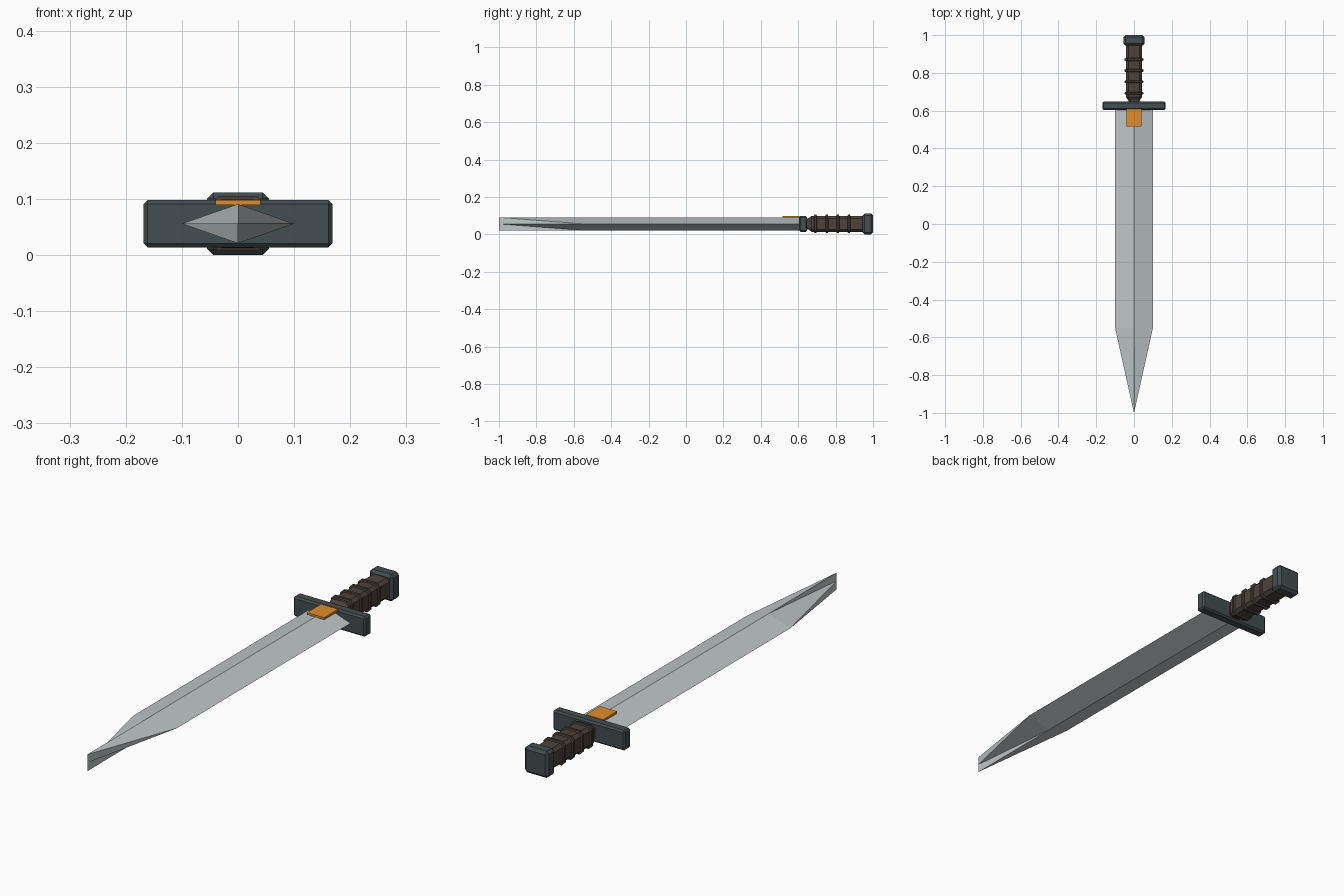
import bpy, bmesh

if "Cube" in bpy.data.objects:
    bpy.data.objects.remove(bpy.data.objects["Cube"])

CZ = 0.056  # height of the sword's centre line


def material(name, rgb):
    m = bpy.data.materials.new(name)
    m.diffuse_color = (*rgb, 1)
    m.use_nodes = True
    m.node_tree.nodes["Principled BSDF"].inputs["Base Color"].default_value = m.diffuse_color
    return m


STEEL = material("steel", (0.52, 0.57, 0.58))
DARK = material("dark_metal", (0.055, 0.075, 0.082))
LEATHER = material("leather", (0.075, 0.055, 0.042))
BAND = material("band_leather", (0.06, 0.046, 0.038))
ORANGE = material("orange_inlay", (0.75, 0.27, 0.025))


def finish(name, bm, mat):
    bmesh.ops.recalc_face_normals(bm, faces=bm.faces)
    mesh = bpy.data.meshes.new(name)
    bm.to_mesh(mesh)
    bm.free()
    mesh.materials.append(mat)
    ob = bpy.data.objects.new(name, mesh)
    bpy.context.collection.objects.link(ob)
    return ob


def block(name, x, y0, y1, z0, z1, bevel, mat):
    """Box of half-width x with a single flat chamfer on every edge."""
    bm = bmesh.new()
    bmesh.ops.create_cube(bm, size=1)
    bmesh.ops.scale(bm, vec=(2 * x, y1 - y0, z1 - z0), verts=bm.verts)
    bmesh.ops.translate(bm, vec=(0, (y0 + y1) / 2, (z0 + z1) / 2), verts=bm.verts)
    if bevel:
        bmesh.ops.bevel(bm, geom=bm.edges[:], offset=bevel, segments=1,
                        profile=0.5, affect='EDGES')
    return finish(name, bm, mat)


def loft(name, sections, mat):
    """Join closed cross-sections given as (y, [(x, z), ...])."""
    bm = bmesh.new()
    rings = [[bm.verts.new((x, y, CZ + z)) for x, z in pts] for y, pts in sections]
    n = len(rings[0])
    for a, b in zip(rings, rings[1:]):
        for i in range(n):
            j = (i + 1) % n
            bm.faces.new((a[i], a[j], b[j], b[i]))
    bm.faces.new(rings[0])
    bm.faces.new(rings[-1])
    return finish(name, bm, mat)


def octagon(h, v, c):
    """Chamfered rectangle, half-width h, half-height v, chamfer c."""
    return [(h, v - c), (h - c, v), (c - h, v), (-h, v - c),
            (-h, c - v), (c - h, -v), (h - c, -v), (h, c - v)]


# Blade: diamond section whose point closes to a vertical edge
bm = bmesh.new()
rings = [[bm.verts.new((x, y, CZ + z)) for x, z in
          ((0.1, 0), (0, 0.035), (-0.1, 0), (0, -0.035))] for y in (0.61, -0.55)]
top, mid, low = [bm.verts.new((0, -1, CZ + z)) for z in (0.035, 0, -0.035)]
tip = [mid, top, mid, low]
for i in range(4):
    j = (i + 1) % 4
    bm.faces.new((rings[0][i], rings[0][j], rings[1][j], rings[1][i]))
    bm.faces.new((rings[1][i], rings[1][j], tip[j]))
    bm.faces.new((rings[1][i], tip[j], tip[i]))
bm.faces.new(rings[0])
finish("blade", bm, STEEL)

# Inlay plate at the base of the blade
block("inlay_plate", 0.04, 0.515, 0.608, 0.089, 0.098, 0, ORANGE)

# Cross guard and pommel
block("cross_guard", 0.168, 0.604, 0.648, CZ - 0.042, CZ + 0.042, 0.007, DARK)
block("pommel", 0.055, 0.944, 1.0, 0, 2 * CZ, 0.011, DARK)

# Grip core, tapering towards the guard
loft("grip", [(0.64, octagon(0.028, 0.028, 0.009)),
              (0.656, octagon(0.031, 0.031, 0.01)),
              (0.672, octagon(0.043, 0.043, 0.013)),
              (0.95, octagon(0.043, 0.043, 0.013))], LEATHER)

# Raised bands around the grip
for k, y in enumerate((0.692, 0.753, 0.812, 0.871)):
    loft(f"grip_band_{k + 1}", [(y - 0.008, octagon(0.042, 0.042, 0.013)),
                                (y - 0.005, octagon(0.049, 0.049, 0.014)),
                                (y + 0.005, octagon(0.049, 0.049, 0.014)),
                                (y + 0.008, octagon(0.042, 0.042, 0.013))], BAND)
